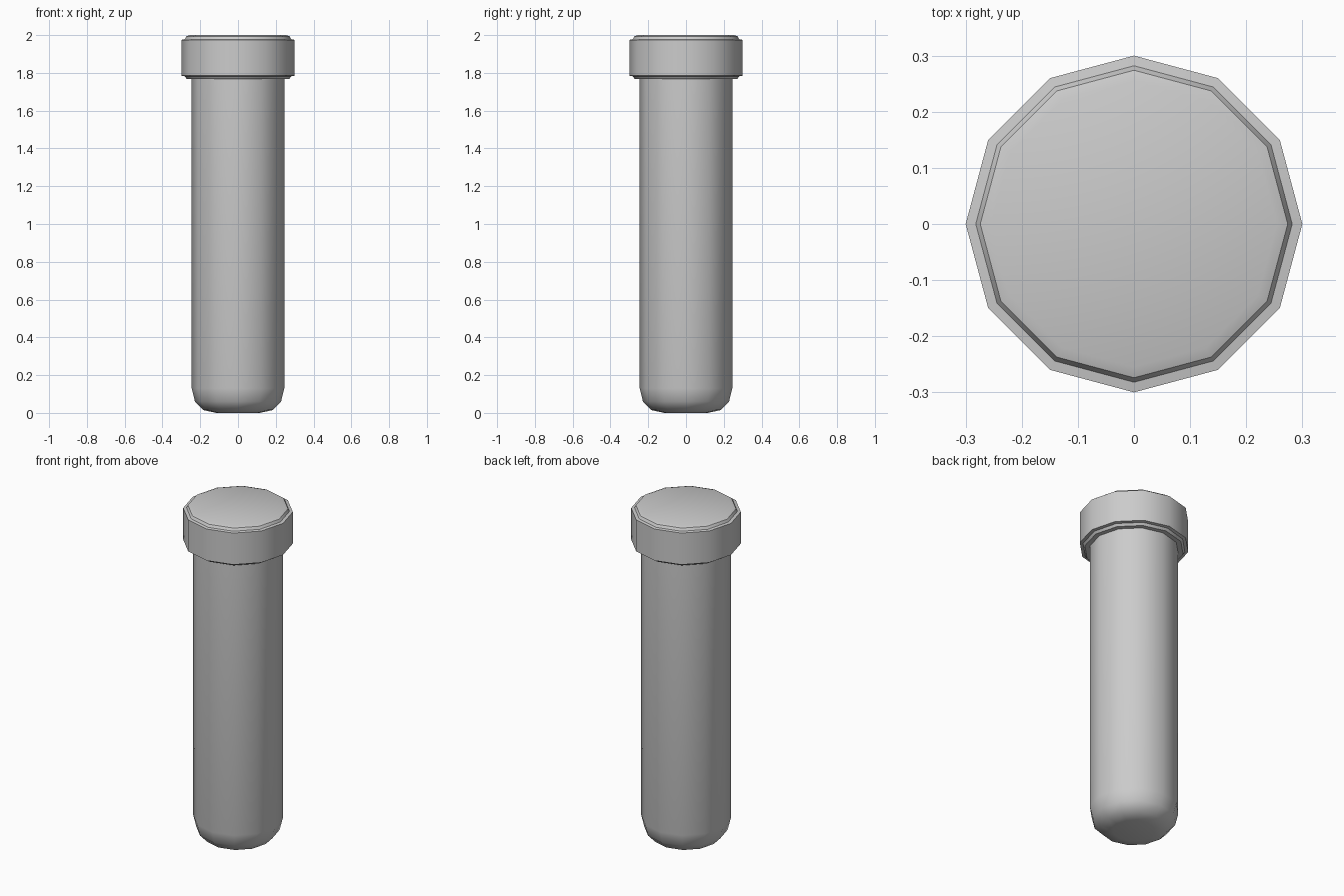
import bpy, bmesh
from math import cos, sin, tau, radians

if "Cube" in bpy.data.objects:
    bpy.data.objects.remove(bpy.data.objects["Cube"])

SIDES = 12


def lathe(name, profile, smooth_angle):
    """Turn a (radius, height) profile into a closed 12-sided solid."""
    bm = bmesh.new()
    rings = [[bm.verts.new((r * cos(tau * i / SIDES), r * sin(tau * i / SIDES), z))
              for i in range(SIDES)] for r, z in profile]
    for low, high in zip(rings, rings[1:]):
        for i in range(SIDES):
            j = (i + 1) % SIDES
            bm.faces.new((low[i], low[j], high[j], high[i]))
    bm.faces.new(rings[0][::-1])
    bm.faces.new(rings[-1])
    bmesh.ops.recalc_face_normals(bm, faces=bm.faces)
    mesh = bpy.data.meshes.new(name)
    bm.to_mesh(mesh)
    bm.free()
    obj = bpy.data.objects.new(name, mesh)
    bpy.context.collection.objects.link(obj)
    bpy.ops.object.select_all(action='DESELECT')
    obj.select_set(True)
    bpy.context.view_layer.objects.active = obj
    bpy.ops.object.shade_smooth_by_angle(angle=radians(smooth_angle))
    return obj


# Tube body with rounded bottom
lathe("tube", [(0.115, 0.0), (0.185, 0.015), (0.228, 0.06),
               (0.245, 0.13), (0.245, 1.78)], 35)

# Cap: wide band with a stepped, bevelled lip above and below
lathe("cap", [(0.272, 1.768), (0.282, 1.782), (0.30, 1.785),
              (0.30, 1.975), (0.282, 1.978), (0.274, 1.993),
              (0.255, 2.0)], 35)
